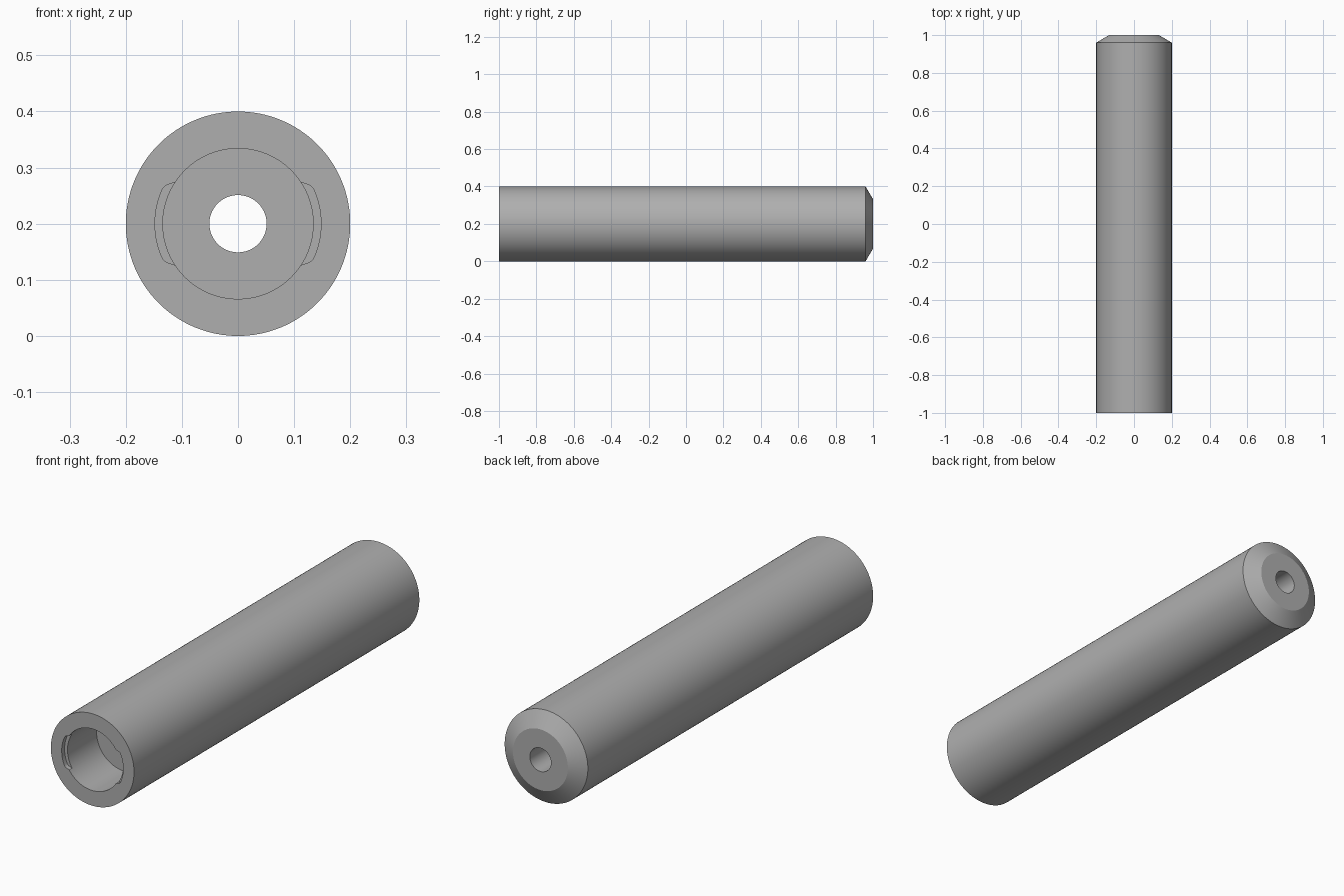
import bpy, bmesh, math
from mathutils import Vector

if "Cube" in bpy.data.objects:
    bpy.data.objects.remove(bpy.data.objects["Cube"])

CZ = 0.2            # height of the tube axis
SEGMENTS = 128


def make_object(name, bm):
    bmesh.ops.recalc_face_normals(bm, faces=bm.faces)
    mesh = bpy.data.meshes.new(name)
    bm.to_mesh(mesh)
    bm.free()
    obj = bpy.data.objects.new(name, mesh)
    bpy.context.collection.objects.link(obj)
    return obj


# Tube body: closed (radius, y) profile revolved about the y axis
profile = [(0.134, -1.0), (0.2, -1.0), (0.2, 0.96), (0.132, 1.0),
           (0.051, 1.0), (0.051, -0.78), (0.134, -0.78)]
bm = bmesh.new()
verts = [bm.verts.new((r, y, CZ)) for r, y in profile]
edges = [bm.edges.new((verts[i], verts[(i + 1) % len(verts)]))
         for i in range(len(verts))]
bmesh.ops.spin(bm, geom=verts + edges, cent=(0, 0, CZ), axis=(0, 1, 0),
               angle=math.tau, steps=SEGMENTS, use_merge=True)
bmesh.ops.remove_doubles(bm, verts=bm.verts, dist=1e-5)
tube = make_object("tube_body", bm)

# Dark grey finish
grey = bpy.data.materials.new("dark_grey")
grey.diffuse_color = (0.43, 0.43, 0.43, 1)
grey.use_nodes = True
grey.node_tree.nodes["Principled BSDF"].inputs["Base Color"].default_value = grey.diffuse_color
tube.data.materials.append(grey)


# Cutter for the two shallow curved side slots at the bore mouth
def slot_radius(deg):
    t = min(1.0, max(0.0, (36 - abs(deg)) / 11))
    return 0.132 + 0.016 * t * t * (3 - 2 * t)


bm = bmesh.new()
for side in (1, -1):
    outline = [(slot_radius(a), a) for a in range(-36, 37, 2)]
    outline += [(0.11, a) for a in range(36, -37, -8)]
    points = [Vector((side * r * math.cos(math.radians(a)), -1.02,
                      CZ + r * math.sin(math.radians(a)))) for r, a in outline]
    face = bm.faces.new([bm.verts.new(p) for p in points])
    result = bmesh.ops.extrude_face_region(bm, geom=[face], use_keep_orig=True)
    moved = [g for g in result["geom"] if isinstance(g, bmesh.types.BMVert)]
    bmesh.ops.translate(bm, verts=moved, vec=(0, 0.04, 0))
cutter = make_object("slot_cutter", bm)
cutter.data.materials.append(grey)
cutter.hide_render = True

# Cut the slots, then discard the cutter
mod = tube.modifiers.new("slots", 'BOOLEAN')
mod.operation = 'DIFFERENCE'
mod.solver = 'EXACT'
mod.object = cutter
bpy.context.view_layer.objects.active = tube
tube.select_set(True)
bpy.ops.object.modifier_apply(modifier=mod.name)
bpy.data.objects.remove(cutter)

# Smooth walls, sharp rims
bpy.ops.object.shade_smooth_by_angle(angle=math.radians(25))
